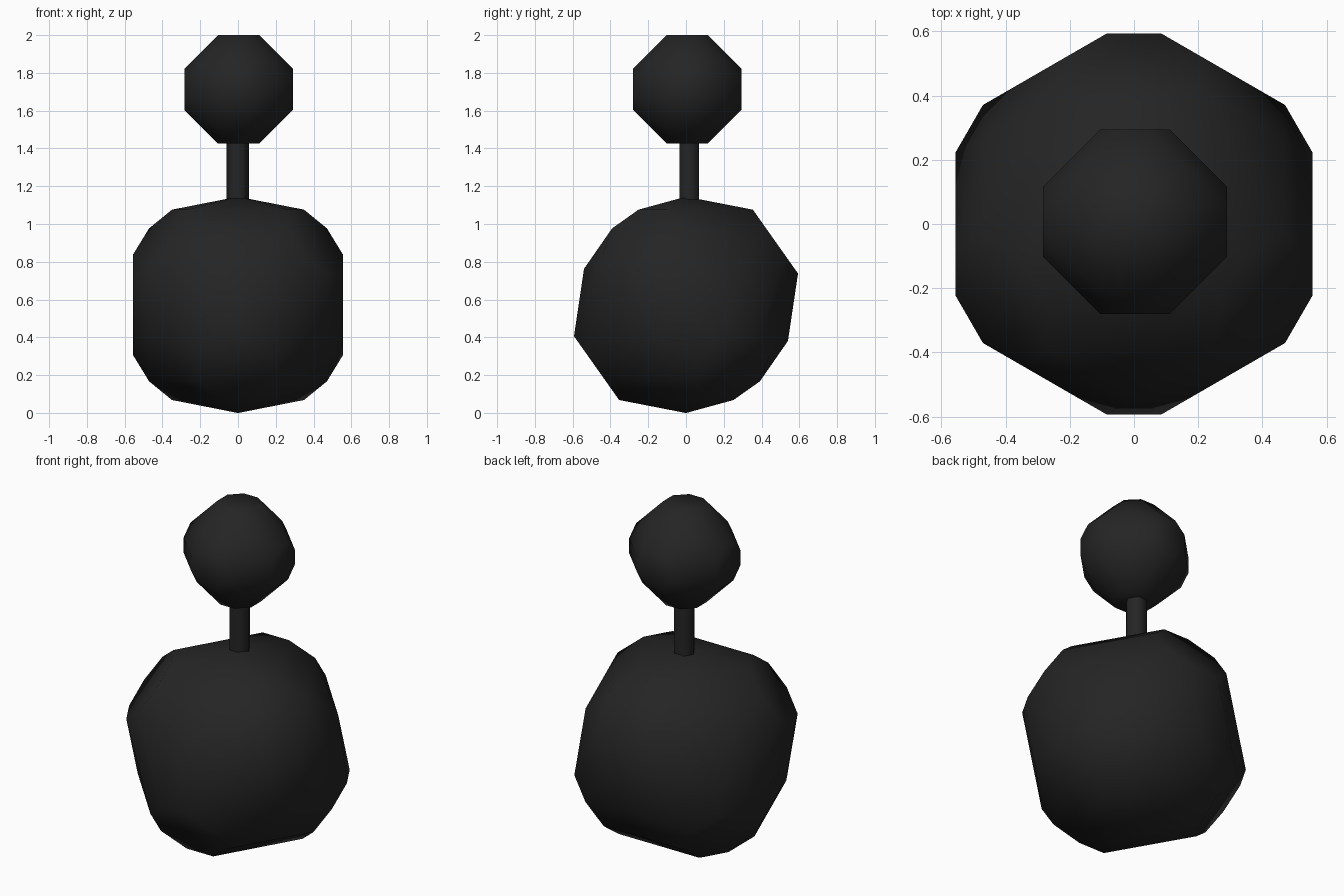
import bpy, bmesh, math
from itertools import permutations, product
from mathutils import Matrix, Vector

old = bpy.data.objects.get("Cube")
if old:
    bpy.data.objects.remove(old, do_unlink=True)

# Single near-black material
black = bpy.data.materials.new("matte black")
black.use_nodes = True
colour = (0.018, 0.018, 0.018, 1)
black.diffuse_color = colour
black.node_tree.nodes["Principled BSDF"].inputs["Base Color"].default_value = colour


def finish(bm, name, matrix):
    bmesh.ops.recalc_face_normals(bm, faces=bm.faces)
    for face in bm.faces:
        face.smooth = True
    bm.transform(matrix)
    mesh = bpy.data.meshes.new(name)
    bm.to_mesh(mesh)
    bm.free()
    mesh.materials.append(black)
    obj = bpy.data.objects.new(name, mesh)
    bpy.context.collection.objects.link(obj)
    return obj


def faceted_ball(name, reach, ring, matrix):
    """Octagonal facet on each of six axes, raised points at the eight corners."""
    a, b = ring * math.sin(math.pi / 8), ring * math.cos(math.pi / 8)
    corner = reach * 0.57
    points = {tuple(s * v for s, v in zip(signs, order))
              for order in permutations((a, b, reach))
              for signs in product((-1, 1), repeat=3)}
    points |= set(product((-corner, corner), repeat=3))
    bm = bmesh.new()
    for p in sorted(points):
        bm.verts.new(p)
    bmesh.ops.convex_hull(bm, input=bm.verts)
    bmesh.ops.dissolve_limit(bm, angle_limit=math.radians(1),
                             verts=bm.verts, edges=bm.edges)
    # Slight hollow in the panels between neighbouring octagons
    panels = [f for f in bm.faces if len(f.verts) == 4]
    bmesh.ops.recalc_face_normals(bm, faces=bm.faces)
    bmesh.ops.poke(bm, faces=panels, offset=-0.02 * reach)
    return finish(bm, name, matrix)


# Body, balanced on one corner
axes = Matrix([(math.sqrt(1 / 2), -math.sqrt(1 / 2), 0),
               (-math.sqrt(1 / 6), -math.sqrt(1 / 6), math.sqrt(2 / 3)),
               [math.sqrt(1 / 3)] * 3])
faceted_ball("body", 0.58, 0.224,
             Matrix.Translation((0, 0, 0.572)) @ axes.to_4x4())

# Upright head
faceted_ball("head", 0.287, 0.118, Matrix.Translation((0.003, 0.007, 1.713)))

# Six-sided neck
bm = bmesh.new()
bmesh.ops.create_cone(bm, cap_ends=True, segments=6, radius1=0.06,
                      radius2=0.06, depth=0.4)
turn = 0 if any(abs(v.co.y) < 1e-4 for v in bm.verts) else math.pi / 6
neck = finish(bm, "neck", Matrix.Translation((-0.002, 0.018, 1.28))
              @ Matrix.Rotation(turn, 4, "Z"))
neck.data.set_sharp_from_angle(angle=math.radians(70))
